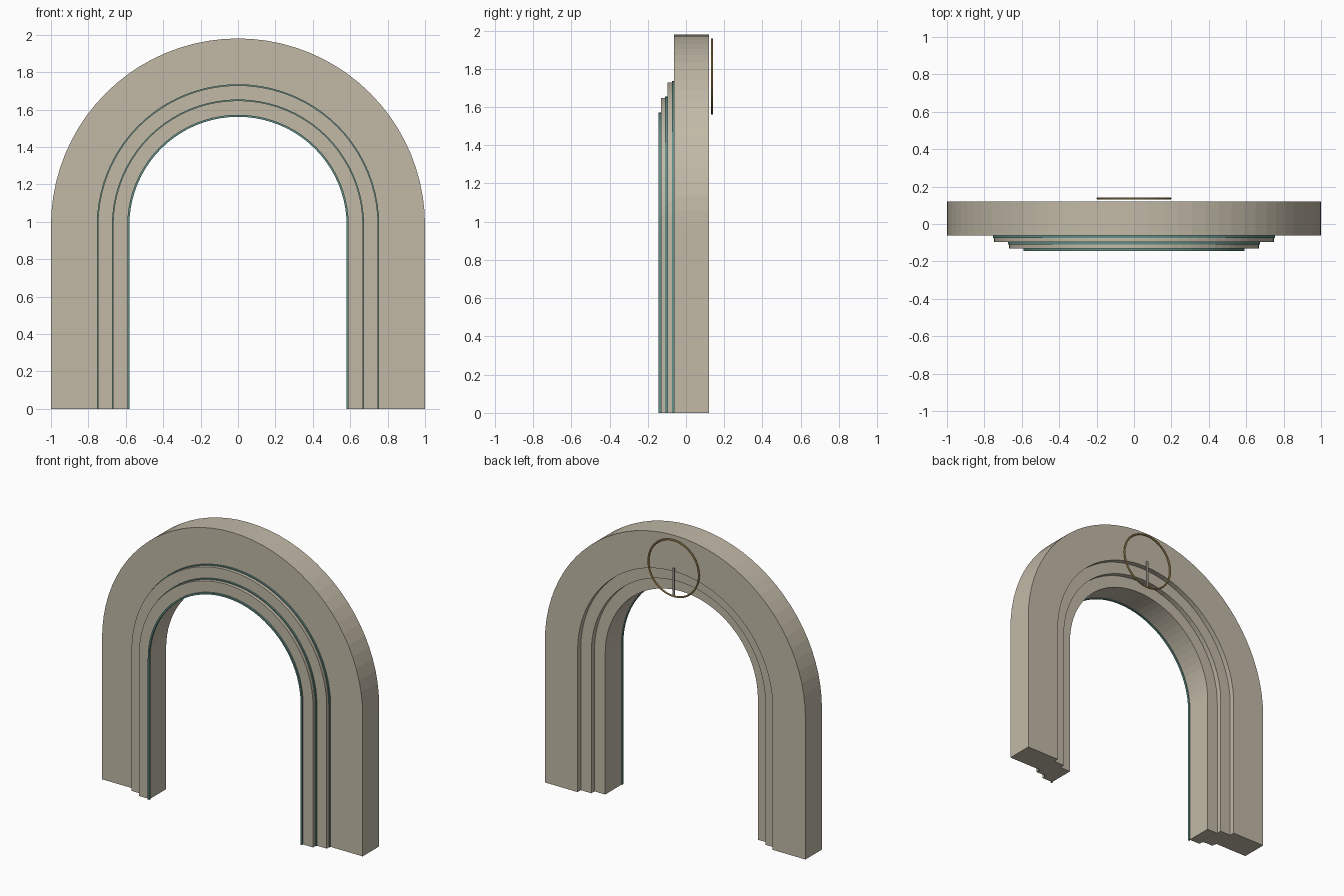
import bpy, bmesh
from math import pi, sin, cos

if "Cube" in bpy.data.objects:
    bpy.data.objects.remove(bpy.data.objects["Cube"])

SPRING = 0.98   # height where the straight jambs meet the semicircle
SEG = 40        # facets round each semicircle


def material(name, col):
    m = bpy.data.materials.new(name)
    m.diffuse_color = (*col, 1)
    m.use_nodes = True
    m.node_tree.nodes["Principled BSDF"].inputs["Base Color"].default_value = m.diffuse_color
    return m


stone = material("sandstone", (0.54, 0.49, 0.39))
teal = material("teal_trim", (0.12, 0.27, 0.24))
brass = material("brass", (0.55, 0.36, 0.12))
pale = material("pale_metal", (0.55, 0.52, 0.45))


def arch_points(r):
    pts = [(r, 0)]
    pts += [(r * cos(pi * i / SEG), SPRING + r * sin(pi * i / SEG)) for i in range(SEG + 1)]
    return pts + [(-r, 0)]


def arch(name, r_in, r_out, y0, y1, mat):
    """Rectangular section swept up one jamb, over the arch and down the other."""
    bm = bmesh.new()
    rows = []
    for (xi, zi), (xo, zo) in zip(arch_points(r_in), arch_points(r_out)):
        rows.append([bm.verts.new(p) for p in
                     ((xi, y0, zi), (xo, y0, zo), (xo, y1, zo), (xi, y1, zi))])
    for a, b in zip(rows, rows[1:]):
        for k in range(4):
            n = (k + 1) % 4
            bm.faces.new((a[k], a[n], b[n], b[k]))
    bm.faces.new(rows[0])
    bm.faces.new(rows[-1])
    bmesh.ops.recalc_face_normals(bm, faces=bm.faces)
    me = bpy.data.meshes.new(name)
    bm.to_mesh(me)
    bm.free()
    me.materials.append(mat)
    ob = bpy.data.objects.new(name, me)
    bpy.context.collection.objects.link(ob)
    return ob


# Three nested orders, each stepped forward, with a thin trim on its inner edge
radii = [1.0, 0.749, 0.668, 0.586]
for i, label in enumerate(("outer", "middle", "inner")):
    front = -0.062 - 0.035 * i
    r_in, r_out = radii[i + 1], radii[i]
    arch(label + "_order", r_in, r_out, front, front + 0.181, stone)
    arch(label + "_trim", r_in - 0.005, r_in + 0.006, front - 0.012, front + 0.002, teal)

# Ring on the back, over the crown
bpy.ops.mesh.primitive_torus_add(major_radius=0.194, minor_radius=0.006,
                                 major_segments=48, minor_segments=8,
                                 location=(0, 0.136, 1.76), rotation=(pi / 2, 0, 0))
ring = bpy.context.object
ring.name = "dial_ring"
ring.data.materials.append(brass)
bpy.ops.object.shade_smooth_by_angle()

# Pointer from the ring centre to its lower edge
bpy.ops.mesh.primitive_cube_add(size=1, location=(0, 0.135, 1.665))
pointer = bpy.context.object
pointer.name = "dial_pointer"
pointer.scale = (0.012, 0.010, 0.19)
pointer.data.materials.append(pale)
